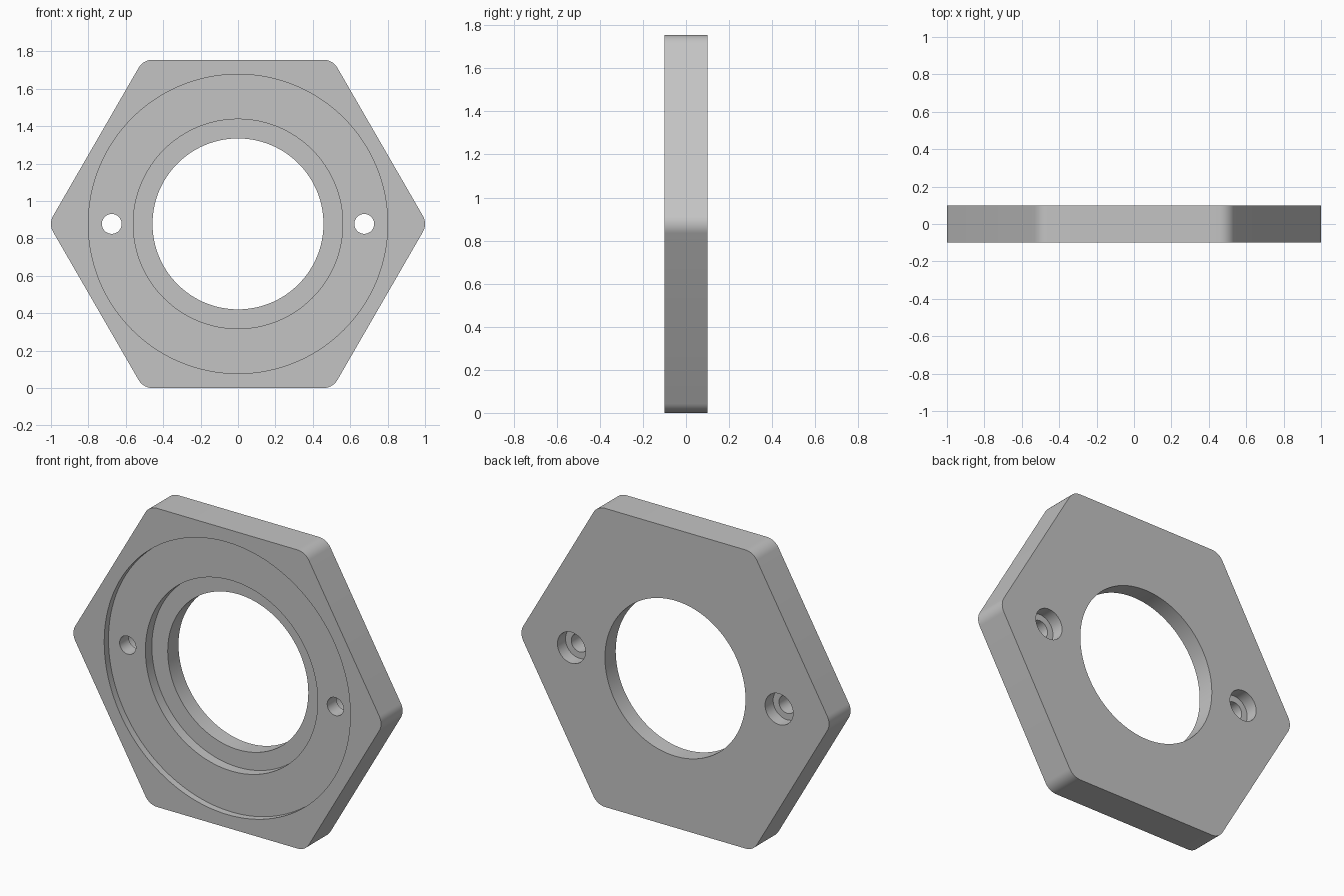
import bpy, math
from mathutils import Vector

cube = bpy.data.objects.get("Cube")
if cube:
    bpy.data.objects.remove(cube, do_unlink=True)

APOTHEM = 0.8775       # centre to flat of the hexagon, also centre height
HALF = 0.1             # half thickness
CORNER = 0.086         # corner rounding radius
HOLE_X = 0.675

grey = bpy.data.materials.new("plain_grey")
grey.use_nodes = True
grey.diffuse_color = (0.55, 0.55, 0.55, 1)
grey.node_tree.nodes["Principled BSDF"].inputs["Base Color"].default_value = grey.diffuse_color


def rounded_hexagon(segments=10):
    """Hexagon outline in x, z with a small arc at each corner."""
    points = []
    reach = (APOTHEM - CORNER) / math.cos(math.pi / 6)
    for corner in range(6):
        middle = corner * math.pi / 3
        centre = Vector((math.cos(middle), math.sin(middle))) * reach
        for step in range(segments + 1):
            angle = middle + (step / segments - 0.5) * math.pi / 3
            points.append(centre + CORNER * Vector((math.cos(angle), math.sin(angle))))
    return points


def prism(name, outline, y0, y1):
    """Solid made by running an x, z outline from y0 to y1."""
    n = len(outline)
    verts = [(p[0], y, p[1] + APOTHEM) for y in (y0, y1) for p in outline]
    faces = [list(range(n)), list(reversed(range(n, 2 * n)))]
    faces += [[i, i + n, (i + 1) % n + n, (i + 1) % n] for i in range(n)]
    mesh = bpy.data.meshes.new(name)
    mesh.from_pydata(verts, [], faces)
    mesh.materials.append(grey)
    obj = bpy.data.objects.new(name, mesh)
    bpy.context.collection.objects.link(obj)
    return obj


def circle(radius, x=0.0, sides=128):
    steps = [2 * math.pi * i / sides for i in range(sides)]
    return [(x + radius * math.cos(a), radius * math.sin(a)) for a in steps]


plate = prism("hexagonal_plate", rounded_hexagon(), -HALF, HALF)

# Stepped front recesses and the main bore
cutters = [
    prism("outer_recess_cutter", circle(0.8), -0.3, -0.06),
    prism("inner_recess_cutter", circle(0.56), -0.3, 0.0),
    prism("bore_cutter", circle(0.457), -0.3, 0.3),
]
# Pin holes, counterbored from the back
for side, x in (("left", HOLE_X), ("right", -HOLE_X)):
    cutters.append(prism(side + "_hole_cutter", circle(0.053, x, 64), -0.3, 0.3))
    cutters.append(prism(side + "_counterbore_cutter", circle(0.091, x, 64), 0.025, 0.3))

bpy.ops.object.select_all(action="DESELECT")
plate.select_set(True)
bpy.context.view_layer.objects.active = plate
for cutter in cutters:
    cut = plate.modifiers.new(cutter.name, "BOOLEAN")
    cut.operation = "DIFFERENCE"
    cut.solver = "EXACT"
    cut.object = cutter
    bpy.ops.object.modifier_apply(modifier=cut.name)
for cutter in cutters:
    bpy.data.objects.remove(cutter, do_unlink=True)

bpy.ops.object.shade_smooth_by_angle(angle=math.radians(30))
